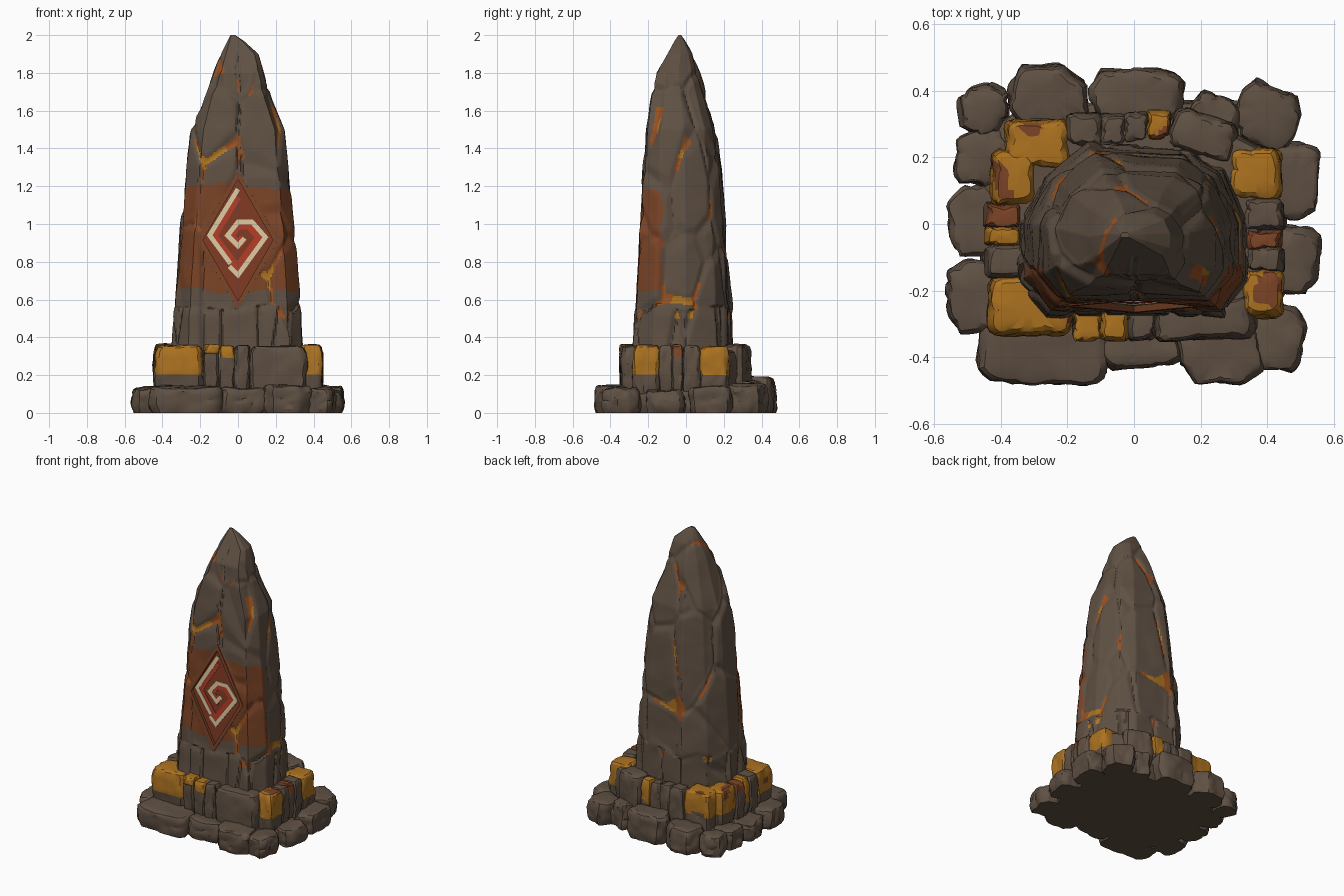
import bpy, bmesh, math, random
from mathutils import Vector, noise

if "Cube" in bpy.data.objects:
    bpy.data.objects.remove(bpy.data.objects["Cube"])

random.seed(7)


def srgb(r, g, b):
    return tuple(((c / 255 + 0.055) / 1.055) ** 2.4 for c in (r, g, b)) + (1,)


def material(name, *rgb):
    m = bpy.data.materials.new(name)
    m.diffuse_color = srgb(*rgb)
    m.use_nodes = True
    m.node_tree.nodes["Principled BSDF"].inputs["Base Color"].default_value = m.diffuse_color
    return m


MATS = [material("dark stone", 95, 80, 67), material("rust stone", 122, 67, 38),
        material("orange crack", 150, 80, 34), material("gold", 172, 114, 32),
        material("diamond rust", 128, 58, 36), material("red paint", 178, 60, 40),
        material("cream paint", 218, 200, 160)]
STONE, RUST, ORANGE, GOLD, DIAMOND, RED, CREAM = range(7)


def finish(name, verts, faces, ids, angle=28):
    me = bpy.data.meshes.new(name)
    me.from_pydata(verts, [], faces)
    for m in MATS:
        me.materials.append(m)
    me.polygons.foreach_set("material_index", ids)
    bm = bmesh.new()
    bm.from_mesh(me)
    bmesh.ops.recalc_face_normals(bm, faces=bm.faces)
    bm.to_mesh(me)
    bm.free()
    ob = bpy.data.objects.new(name, me)
    bpy.context.collection.objects.link(ob)
    bpy.ops.object.select_all(action='DESELECT')
    ob.select_set(True)
    bpy.context.view_layer.objects.active = ob
    bpy.ops.object.shade_smooth_by_angle(angle=math.radians(angle))


def resample(poly, n):
    """n evenly spaced points round a closed outline"""
    pts = [Vector(p) for p in poly]
    seg = [(pts[i], pts[(i + 1) % len(pts)]) for i in range(len(pts))]
    total = sum((b - a).length for a, b in seg)
    out, k, run = [], 0, 0.0
    for i in range(n):
        s = total * i / n
        while s > run + (seg[k][1] - seg[k][0]).length and k < len(seg) - 1:
            run += (seg[k][1] - seg[k][0]).length
            k += 1
        a, b = seg[k]
        out.append(a.lerp(b, (s - run) / (b - a).length))
    return out


def loft(name, rings, disp, rule):
    """skin a stack of rings, displace the points, colour faces by rule"""
    n, raw = len(rings[0]), [p for r in rings for p in r]
    faces = [(j * n + i, j * n + (i + 1) % n, (j + 1) * n + (i + 1) % n, (j + 1) * n + i)
             for j in range(len(rings) - 1) for i in range(n)]
    faces += [tuple(reversed(range(n))), tuple(range(len(raw) - n, len(raw)))]
    ids = [rule(sum((raw[v] for v in f), Vector()) / len(f)) for f in faces]
    finish(name, [disp(p) for p in raw], faces, ids)


# ---- shaft: tapered stone with cracked slabs ----
# z, x min, x max, y min, y max
SECTIONS = [(0.1, -.355, .35, -.2895, .262), (0.6, -.335, .325, -.262, .24),
            (1.0, -.298, .295, -.24, .217), (1.3, -.27, .267, -.2235, .19),
            (1.5, -.243, .242, -.203, .162), (1.67, -.18, .172, -.18, .11),
            (1.8, -.13, .14, -.16, .07), (1.9, -.09, .108, -.10, .035),
            (1.97, -.055, .03, -.06, -.005), (2.0, -.04, -.015, -.04, -.025)]
OUTLINE = [(-.75, -1), (.8, -1), (1, -.6), (1, .05), (.8, .66), (.5, .9), (-.38, 1), (-.78, .6),
           (-1, .05), (-1, -.62)]


def section(z):
    for a, b in zip(SECTIONS, SECTIONS[1:]):
        if z <= b[0]:
            t = (z - a[0]) / (b[0] - a[0])
            return [u + (v - u) * t for u, v in zip(a[1:], b[1:])]
    return SECTIONS[-1][1:]


def front(z):
    return -.295 + .055 * z


def in_diamond(p):
    return 1 - abs(p.x) / .205 - abs(p.z - .915) / .355 if p.y < -.15 else -9


def cell(p):
    """crack closeness and facet tilt of the slab at p"""
    edge = .55 + .06 * noise.noise(p * 6)
    s = Vector((7, 7, 1.6)) if p.z < edge else Vector((3.8, 3.8, 2.2))
    q = p * s + Vector((3.3, 1.7, 5.1))
    d, pos = noise.voronoi(q)
    gap = d[1] - d[0]
    tilt = (q - pos[0]).dot(noise.cell_vector(pos[0] * 3.1)) * .016
    if p.y < 0 and 1.27 < p.z < 1.9:
        gap = min(gap, abs(p.x + .01 * noise.noise(p * 8)) * 10)
    tilt = max(-.012, min(.007, tilt)) * min(1, gap / .2) * min(1, abs(p.z - edge) / .04)
    return gap, tilt


def shaft_disp(p):
    gap, tilt = cell(p)
    m = in_diamond(p)
    x0, x1, y0, y1 = section(p.z)
    r = Vector(((p.x - (x0 + x1) / 2) / (x1 - x0) ** 2, (p.y - (y0 + y1) / 2) / (y1 - y0) ** 2, 0))
    r.normalize()
    d = tilt - .012 * max(0, 1 - gap / .13) + .005 * noise.noise(p * 8)
    d *= min(1, (2 - p.z) / .2)
    if m > 0:
        return p + Vector((0, .02 * min(1, m / .07), 0))
    return p + r * d * min(1, -m / .15)


def shaft_rule(p):
    gap = cell(p)[0]
    m, n = in_diamond(p), noise.noise(p * 4 + Vector((9, 2, 4)))
    if m > 0:
        return DIAMOND
    if gap < .06 and n > .04 and m < -.12 and p.z > .5:
        return GOLD if n > .4 else ORANGE
    w = .03 * noise.noise(p * 7)
    if p.y < -.13 + w and .645 + w < p.z < 1.19 + w * 2:
        return RUST
    return STONE


unit = resample(OUTLINE, 220)
rings = []
for k in range(191):
    z = .1 + 1.9 * k / 190
    x0, x1, y0, y1 = section(z)
    rings.append([Vector(((x0 + x1) / 2 + u.x * (x1 - x0) / 2, (y0 + y1) / 2 + u.y * (y1 - y0) / 2, z))
                  for u in unit])
loft("obelisk_shaft", rings, shaft_disp, shaft_rule)


# ---- diamond panel, rim and spiral sign: thin plates on the front slope ----
def plate(name, left, right, mat, off, thick=.005):
    n = len(left)
    verts = [(x, front(z) + off + t, z) for t in (0, thick) for s in (left, right) for x, z in s]
    faces = []
    for i in range(n - 1):
        a, b, c, d = i, i + 1, n + i + 1, n + i
        faces += [(a, b, c, d), (a + 2 * n, d + 2 * n, c + 2 * n, b + 2 * n),
                  (a, a + 2 * n, b + 2 * n, b), (d, c, c + 2 * n, d + 2 * n)]
    for i in (0, n - 1):
        faces.append((i, n + i, 3 * n + i, 2 * n + i))
    finish(name, verts, faces, [mat] * len(faces))


def stroke(name, path, width, mat, off, thick=.005):
    pts = [Vector(p) for p in path]
    norm = [Vector((-(b - a).y, (b - a).x)).normalized() for a, b in zip(pts, pts[1:])]
    left, right = [], []
    for i, p in enumerate(pts):
        a, b = norm[max(i - 1, 0)], norm[min(i, len(norm) - 1)]
        m = (a + b) / (1 + a.dot(b)) * width / 2
        left.append(tuple(p + m))
        right.append(tuple(p - m))
    plate(name, left, right, mat, off, thick)


plate("diamond_panel", [(0, 1.24), (-.19, .915)], [(.19, .915), (0, .59)], DIAMOND, .016)
stroke("diamond_rim", [(.1, 1.085), (0, 1.258), (-.198, .915), (0, .572), (.198, .915), (.1, 1.085)],
       .022, RUST, -.003, .024)
HOOK = [(0, 1.185), (-.15, .94), (-.04, .79)]
SPIRAL = [(-.045, .775), (0, .73), (.145, .93), (.075, 1.01), (0, 1.01), (-.055, .94), (0, .885), (.035, .925)]
shrink = lambda path, k: [(x * k, .925 + (z - .925) * k) for x, z in path]
stroke("spiral_red", shrink(SPIRAL, .8), .045, RED, .013)
stroke("hook_red", shrink(HOOK, .84), .035, RED, .013)
stroke("spiral_cream", SPIRAL, .025, CREAM, .0105)
stroke("hook_cream", HOOK, .025, CREAM, .0105)


# ---- plinth stones ----
def stone(name, x, y, w, d, rot, z0, z1, mat=STONE, cut=0.0, chamfer=.2, rough=.011):
    a, b, c = w / 2, d / 2, min(w, d) * chamfer
    corners = [(-a + c, -b), (a - c, -b), (a, -b + c), (a, b - c), (a - c, b), (-a + c, b), (-a, b - c), (-a, -b + c)]
    j = c * .5
    outline = resample([(u + random.uniform(-j, j) * (abs(u) < a), v + random.uniform(-j, j) * (abs(v) < b))
                        for u, v in corners], 40)
    cs, sn = math.cos(math.radians(rot)), math.sin(math.radians(rot))
    h, small = z1 - z0, min(w, d) / 2
    edge = min(.02, small * .25)
    levels = [(0, .008), (.15, .002), (.3, 0), (.4, 0), (.5, 0), (.62, 0), (.75, 0), (.86, edge * .12),
              (.96, edge * .45), (1, edge), (1.01, small * .6)]
    stack = []
    for t, inset in levels:
        k = 1 - inset / small
        stack.append([Vector((x + (u.x * cs - u.y * sn) * k, y + (u.x * sn + u.y * cs) * k, z0 + h * t))
                      for u in outline])

    def disp(p):
        g = noise.voronoi(p * 11)[0]
        v = noise.noise_vector(p * 10) * rough
        pull = .009 * max(0, 1 - (g[1] - g[0]) / .22)
        out = Vector((p.x - x, p.y - y, 0)).normalized()
        return p + Vector((v.x, v.y, v.z if p.z > z0 + h * .5 else 0)) - out * pull

    def rule(p):
        if mat == STONE or p.z < cut + .03 * noise.noise(p * 8):
            return STONE
        return RUST if noise.noise(p * 9) > .36 else mat

    loft(name, stack, disp, rule)


# lower tier: x, y, width, depth, turn, height
LOWER = [(-.27, -.385, .39, .19, -2, .14), (.02, -.36, .24, .14, 2, .13), (.26, -.385, .26, .19, 3, .145),
         (.43, -.34, .17, .2, -14, .13), (.46, -.105, .19, .21, -5, .12), (.475, .135, .165, .23, -3, .14),
         (.4, .325, .19, .18, -22, .15), (.24, .315, .16, .15, -15, .17), (.005, .38, .28, .165, -2, .19),
         (-.26, .385, .24, .195, 2, .16), (-.45, .34, .15, .16, 10, .14), (-.46, .2, .155, .18, -8, .13),
         (-.475, .01, .17, .21, 4, .12), (-.475, -.215, .17, .22, 2, .13)]
for i, (x, y, w, d, r, h) in enumerate(LOWER):
    stone(f"lower_stone_{i + 1}", x, y, w, d, r, 0, h, chamfer=.24, rough=.014)

# upper tier: x, y, width, depth, turn, colour
UPPER = [(-.31, -.245, .26, .18, 0, GOLD), (-.14, -.29, .085, .11, 0, STONE), (-.06, -.3, .09, .1, 0, GOLD),
         (.02, -.3, .085, .1, 0, STONE), (.21, -.285, .31, .13, 3, STONE), (.385, -.21, .13, .15, 0, GOLD),
         (.39, -.105, .12, .085, 0, STONE), (.39, -.045, .11, .06, 0, RUST), (.39, .03, .12, .1, 0, STONE),
         (.365, .15, .16, .16, 0, GOLD), (.21, .265, .2, .13, -18, STONE), (.075, .295, .075, .09, 0, GOLD),
         (.005, .29, .08, .095, 0, STONE), (-.065, .285, .08, .095, 0, STONE), (-.15, .285, .11, .1, 0, STONE),
         (-.29, .24, .2, .15, 0, GOLD), (-.36, .14, .14, .17, 0, GOLD), (-.395, .025, .11, .08, 0, RUST),
         (-.395, -.035, .11, .06, 0, GOLD), (-.385, -.11, .13, .1, 0, STONE)]
for i, (x, y, w, d, r, m) in enumerate(UPPER):
    strip = m == RUST or abs(x + .06) < .01
    stone(f"upper_stone_{i + 1}", x, y, w, d, r, .1, .362 + random.uniform(-.012, .003), m,
          .3 if strip else .21, chamfer=.13, rough=.008)

# thin gold ledge over the front stones, beside the corner block
stone("front_gold_ledge", -.14, -.298, .085, .108, 0, .31, .362, GOLD, 0, .13, .004)

# cores closing the gaps between stones
stone("lower_core", 0, 0, .92, .74, 0, 0, .12)
stone("upper_core", 0, 0, .78, .59, 0, .1, .33)
